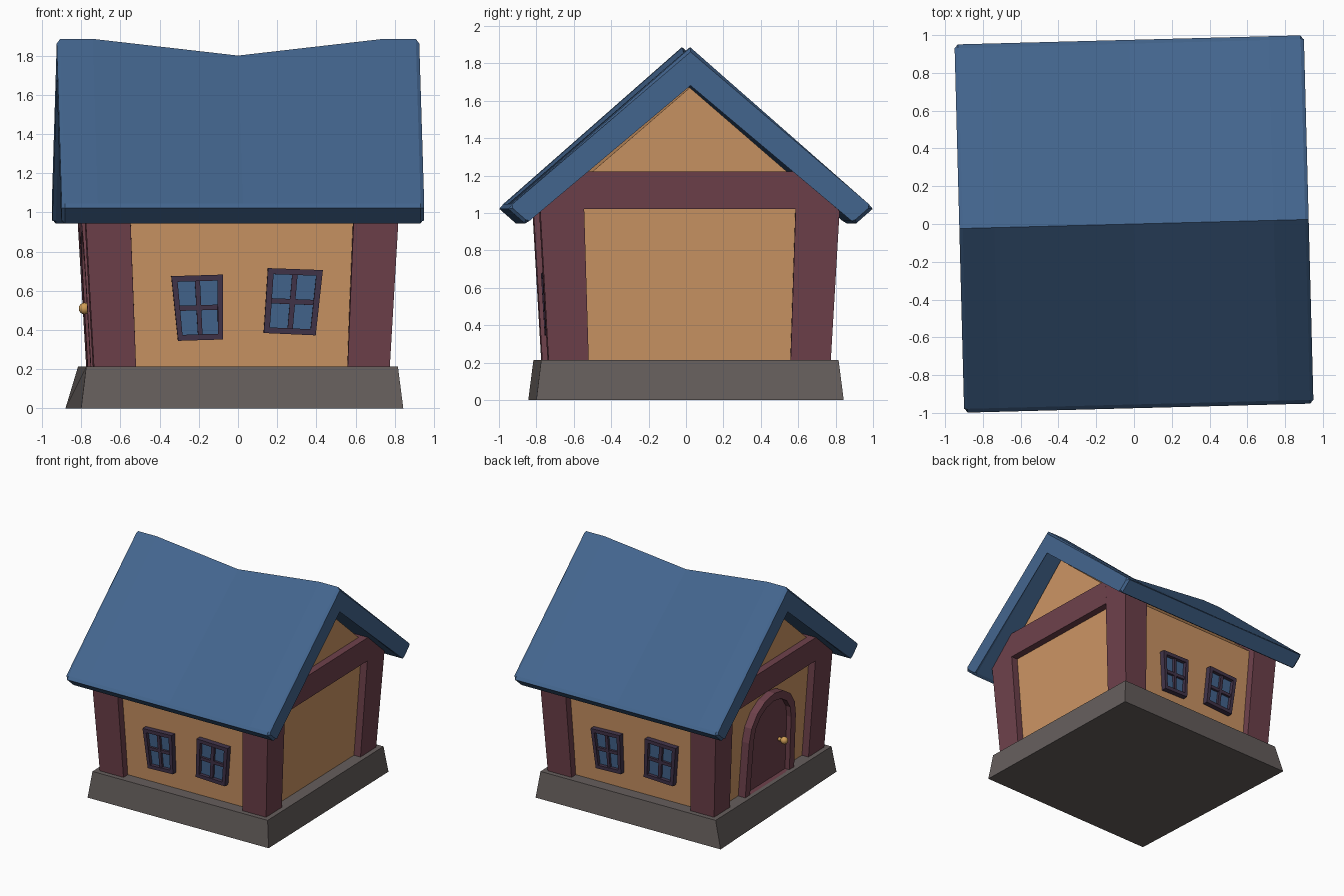
import bpy, bmesh, math
from mathutils import Matrix

if "Cube" in bpy.data.objects:
    bpy.data.objects.remove(bpy.data.objects["Cube"])

TWIST = Matrix.Rotation(math.radians(1.5), 4, 'Z')   # whole house is slightly turned
Z0 = 0.215                                            # top of the stone base


def srgb(r, g, b):
    return tuple(((c / 255 + 0.055) / 1.055) ** 2.4 for c in (r, g, b)) + (1,)


def material(name, *rgb):
    m = bpy.data.materials.new(name)
    m.diffuse_color = srgb(*rgb)
    m.use_nodes = True
    m.node_tree.nodes["Principled BSDF"].inputs["Base Color"].default_value = m.diffuse_color
    return m


PLASTER = material("tan plaster", 204, 149, 100)
WOOD = material("red brown wood", 110, 65, 75)
BLUE = material("slate blue", 67, 101, 142)
STONE = material("grey stone", 101, 94, 92)
FRAME = material("dark plum", 66, 52, 74)
BRASS = material("brass", 205, 155, 85)


def finish(name, bm, mat):
    bmesh.ops.recalc_face_normals(bm, faces=bm.faces[:])
    bm.transform(TWIST)
    me = bpy.data.meshes.new(name)
    bm.to_mesh(me)
    bm.free()
    me.materials.append(mat)
    ob = bpy.data.objects.new(name, me)
    bpy.context.collection.objects.link(ob)
    return ob


def loft(bm, rings, caps=True, loop=False):
    """Skin a list of closed rings of equal length."""
    rows = [[bm.verts.new(p) for p in r] for r in rings]
    n = len(rows[0])
    pairs = list(zip(rows, rows[1:])) + ([(rows[-1], rows[0])] if loop else [])
    for a, b in pairs:
        for i in range(n):
            j = (i + 1) % n
            bm.faces.new((a[i], a[j], b[j], b[i]))
    if caps and not loop:
        return [bm.faces.new(rows[0]), bm.faces.new(rows[-1])]


def square(h, z):
    return [(-h, -h, z), (h, -h, z), (h, h, z), (-h, h, z)]


def wall(z):
    return 0.695 + 0.057 * (z - Z0)       # half width of plaster, leaning outward


def outer(z):
    return wall(z) + 0.06                 # half width of timber


def under_roof(y):
    return 1.715 - 0.86 * abs(y)


# stone base, one back corner pulled out
bm = bmesh.new()
low = square(0.822, 0)
low[3] = (-0.859, 0.823, 0)
loft(bm, [low, square(0.795, Z0)])
finish("stone_base", bm, STONE)

# plaster body with gables
bm = bmesh.new()
rings = []
for s in (-1, 1):
    b, e, t = wall(Z0), wall(1.03), wall(1.67)
    rings.append([(s * b, -b, Z0 - 0.01), (s * b, b, Z0 - 0.01), (s * e, e, 1.03),
                  (s * t, 0, 1.67), (s * e, -e, 1.03)])
loft(bm, rings)
finish("plaster_walls", bm, PLASTER)

# corner posts, tops cut to the roof slope
for name, sx, sy in (("front_left", -1, -1), ("front_right", 1, -1),
                     ("back_left", -1, 1), ("back_right", 1, 1)):
    bm = bmesh.new()
    o0, o1, i0, i1 = outer(Z0), outer(1.03), 0.54, 0.572
    o2 = outer(1.22)
    bottom = [(i0, i0, Z0), (o0, i0, Z0), (o0, o0, Z0), (i0, o0, Z0)]
    top = [(i1, i1, under_roof(i1)), (o2, i1, under_roof(i1)),
           (o1, o1, under_roof(o1)), (i1, o1, under_roof(o1))]
    loft(bm, [[(sx * x, sy * y, z) for x, y, z in r] for r in (bottom, top)])
    finish(name + "_post", bm, WOOD)

# gable cross beams
for name, s in (("left", -1), ("right", 1)):
    bm = bmesh.new()
    ring = [(outer(1.02), 1.02), (outer(1.223), 1.223), (0.68, 1.223), (0.68, 1.02)]
    loft(bm, [[(s * x, y, z) for x, z in ring] for y in (-0.575, 0.575)])
    finish(name + "_gable_beam", bm, WOOD)

# roof with sagging ridge
bm = bmesh.new()
half = [(0.955, 1.046), (0.975, 1.022), (0.885, 0.943), (0.862, 0.957)]
rings = []
for x, ridge in ((-0.925, 1.885), (-0.74, 1.885), (0, 1.80), (0.74, 1.885), (0.925, 1.885)):
    prof = [(0, ridge)] + half + [(0, 1.705)] + [(-y, z) for y, z in reversed(half)]
    rings.append([(x, y, z) for y, z in prof])
ends = loft(bm, rings)
edges = list({e for f in ends for e in f.edges})
bmesh.ops.bevel(bm, geom=edges, offset=0.018, segments=1, affect='EDGES')
finish("roof", bm, BLUE)


# crooked windows: quad corners (u, z) bottom left, bottom right, top right, top left
def window(name, quad, side):
    def at(s, t, d):
        w = ((1 - s) * (1 - t), s * (1 - t), s * t, (1 - s) * t)
        u = sum(k * q[0] for k, q in zip(w, quad))
        z = sum(k * q[1] for k, q in zip(w, quad))
        return (-side * u, side * (wall(z) + d), z)

    def bar(bm, s0, s1, t0, t1, d0, d1):
        loft(bm, [[at(s, t, d) for s, t in ((s0, t0), (s1, t0), (s1, t1), (s0, t1))]
                  for d in (d0, d1)])

    bm = bmesh.new()
    bar(bm, 0.05, 0.95, 0.05, 0.95, -0.01, 0.015)
    finish(name + "_glass", bm, BLUE)
    bm = bmesh.new()
    for s0, s1 in ((0, 0.11), (0.89, 1)):
        bar(bm, s0, s1, 0, 1, -0.01, 0.045)
    for t0, t1 in ((0, 0.09), (0.91, 1)):
        bar(bm, 0.11, 0.89, t0, t1, -0.01, 0.045)
    bar(bm, 0.45, 0.55, 0.09, 0.91, -0.01, 0.035)
    bar(bm, 0.11, 0.89, 0.46, 0.54, -0.01, 0.034)
    finish(name + "_frame", bm, FRAME)


LEFT = [(-0.325, 0.345), (-0.096, 0.352), (-0.096, 0.683), (-0.36, 0.675)]
RIGHT = [(0.112, 0.385), (0.377, 0.373), (0.413, 0.706), (0.133, 0.716)]
for label, side in (("front", -1), ("back", 1)):
    window(label + "_window_a", LEFT, side)
    window(label + "_window_b", RIGHT, side)


# arched door on the left wall
def arch(w, h, d):
    pts = [(w + 0.015, Z0)]
    for i in range(9):
        a = math.pi * i / 8
        pts.append((w * math.cos(a), 0.67 + h * math.sin(a)))
    pts.append((-w - 0.015, Z0))
    return [(-(wall(z) + d), y, z) for y, z in pts]


bm = bmesh.new()
loft(bm, [arch(0.27, 0.24, d) for d in (-0.01, 0.025)])
finish("door", bm, WOOD)

bm = bmesh.new()
loft(bm, [arch(0.32, 0.30, -0.01), arch(0.32, 0.30, 0.065),
          arch(0.255, 0.235, 0.065), arch(0.255, 0.235, -0.01)], loop=True)
finish("door_frame", bm, WOOD)

# door knob and stem
bm = bmesh.new()
bmesh.ops.create_uvsphere(bm, u_segments=12, v_segments=8, radius=0.03,
                          matrix=Matrix.Translation((-wall(0.51) - 0.075, -0.16, 0.51)))
bmesh.ops.create_cone(bm, cap_ends=True, segments=10, radius1=0.015, radius2=0.015, depth=0.06,
                      matrix=Matrix.Translation((-wall(0.51) - 0.045, -0.16, 0.51))
                      @ Matrix.Rotation(math.pi / 2, 4, 'Y'))
knob = finish("door_knob", bm, BRASS)
for p in knob.data.polygons:
    p.use_smooth = True
